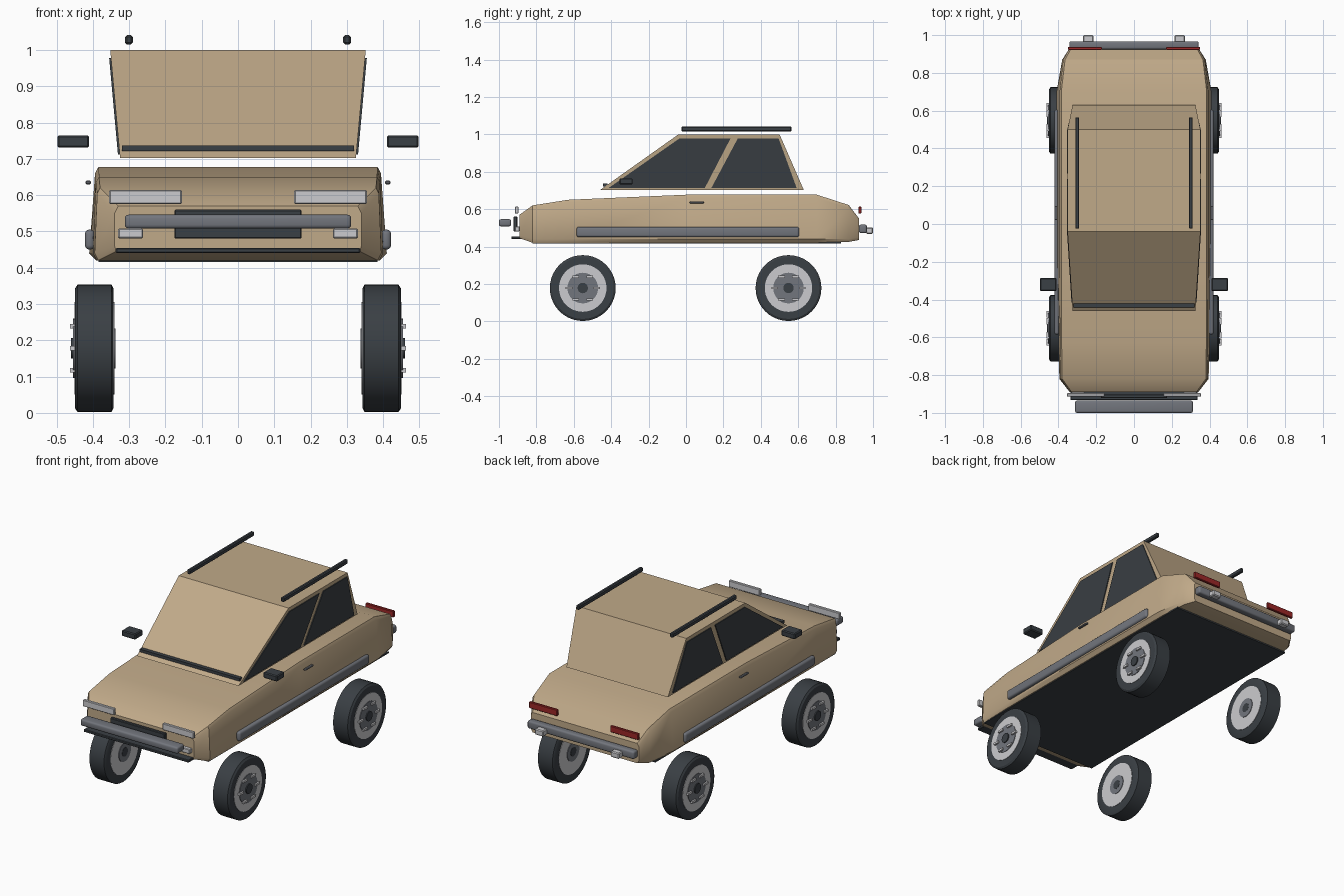
import bpy, bmesh, math
from mathutils import Matrix, Vector

if "Cube" in bpy.data.objects:
    bpy.data.objects.remove(bpy.data.objects["Cube"])


def material(name, rgb):
    m = bpy.data.materials.new(name)
    m.diffuse_color = (*rgb, 1)
    m.use_nodes = True
    m.node_tree.nodes["Principled BSDF"].inputs["Base Color"].default_value = m.diffuse_color
    return m


TAN = material("tan paint", (0.53, 0.40, 0.25))
DARK = material("dark rubber", (0.042, 0.05, 0.058))
GREY = material("grey metal", (0.17, 0.18, 0.205))
LIGHT = material("light lens", (0.60, 0.60, 0.62))
RED = material("red lens", (0.33, 0.02, 0.02))


def finish(name, bm, mat):
    bmesh.ops.recalc_face_normals(bm, faces=bm.faces)
    me = bpy.data.meshes.new(name)
    bm.to_mesh(me)
    bm.free()
    me.materials.append(mat)
    ob = bpy.data.objects.new(name, me)
    bpy.context.collection.objects.link(ob)
    return ob


def box(name, x, y, z, mat, bevel=0.0, segments=1):
    """Box from three (low, high) ranges, with optional rounded edges."""
    bm = bmesh.new()
    mid = [(a + b) / 2 for a, b in (x, y, z)]
    size = [b - a for a, b in (x, y, z)]
    bmesh.ops.create_cube(bm, size=1, matrix=Matrix.Translation(mid) @ Matrix.Diagonal((*size, 1)))
    if bevel:
        bmesh.ops.bevel(bm, geom=bm.edges[:], offset=bevel, segments=segments,
                        profile=0.5, affect='EDGES')
    return finish(name, bm, mat)


def pair(name, x, y, z, mat, bevel=0.0, segments=1):
    box(name + "_right", x, y, z, mat, bevel, segments)
    box(name + "_left", (-x[1], -x[0]), y, z, mat, bevel, segments)


def loft(name, rings, mat):
    """Skin closed rings of equal length and cap both ends."""
    bm = bmesh.new()
    loops = [[bm.verts.new(p) for p in r] for r in rings]
    n = len(loops[0])
    for a, b in zip(loops, loops[1:]):
        for i in range(n):
            j = (i + 1) % n
            bm.faces.new((a[i], a[j], b[j], b[i]))
    bm.faces.new(loops[0])
    bm.faces.new(loops[-1])
    return finish(name, bm, mat)


def turned(name, profile, centre, side, mat, steps=40):
    """Closed (x, radius) profile spun around the axle."""
    rings = []
    for x, r in profile:
        rings.append([(side * x, centre[0] + r * math.cos(2 * math.pi * i / steps),
                       centre[1] + r * math.sin(2 * math.pi * i / steps)) for i in range(steps)])
    return loft(name, rings, mat)


# Lower body: y, half widths at floor / sill / shoulder / top, heights of the same
stations = [
    (-0.89, 0.335, 0.34, 0.34, 0.33, 0.445, 0.46, 0.55, 0.57),
    (-0.82, 0.385, 0.395, 0.388, 0.38, 0.42, 0.44, 0.605, 0.62),
    (-0.63, 0.39, 0.40, 0.392, 0.383, 0.42, 0.44, 0.635, 0.65),
    (0.00, 0.39, 0.41, 0.394, 0.385, 0.42, 0.44, 0.66, 0.677),
    (0.70, 0.39, 0.41, 0.394, 0.385, 0.42, 0.44, 0.66, 0.677),
    (0.87, 0.37, 0.38, 0.375, 0.365, 0.425, 0.44, 0.605, 0.622),
    (0.925, 0.335, 0.345, 0.345, 0.335, 0.435, 0.45, 0.535, 0.55),
]
rings = []
for s in stations:
    half = [(s[1 + i], s[0], s[5 + i]) for i in range(4)]
    rings.append(half + [(-x, y, z) for x, y, z in reversed(half)])
loft("lower_body", rings, TAN)
box("underbody", (-0.385, 0.385), (-0.82, 0.83), (0.416, 0.424), DARK)

# Cabin, leaning outwards towards the roof
Z0, Z1 = 0.702, 1.0


def cabin_x(z):
    return 0.325 + 0.027 * (z - Z0) / (Z1 - Z0)


outline = [(-0.46, Z0), (0.63, Z0), (0.50, Z1), (-0.04, Z1)]
loft("cabin", [[(s * cabin_x(z), y, z) for y, z in outline] for s in (-1, 1)], TAN)

# Side windows
windows = {
    "front_window": [(-0.415, 0.712), (0.10, 0.712), (0.238, 0.978), (-0.035, 0.978)],
    "rear_window": [(0.135, 0.712), (0.592, 0.712), (0.495, 0.978), (0.277, 0.978)],
}
for name, pts in windows.items():
    for side, word in ((1, "right"), (-1, "left")):
        loft(f"{name}_{word}", [[(side * (cabin_x(z) + d), y, z) for y, z in pts]
                                for d in (-0.002, 0.005)], DARK)

# Cowl strip, roof rails, mirrors
box("cowl_strip", (-0.32, 0.32), (-0.443, -0.42), (0.721, 0.737), DARK)
pair("roof_rail", (0.29, 0.311), (-0.025, 0.565), (1.015, 1.041), DARK, 0.005)
pair("mirror", (0.41, 0.498), (-0.355, -0.285), (0.731, 0.765), DARK, 0.005)

# Side trim and door handles
pair("side_trim", (0.395, 0.422), (-0.585, 0.605), (0.45, 0.505), GREY, 0.012, 3)
pair("door_handle", (0.405, 0.42), (0.02, 0.095), (0.63, 0.64), GREY, 0.003)

# Nose: bumper, lamps, grille, lip
box("front_bumper", (-0.312, 0.312), (-1.0, -0.935), (0.508, 0.546), GREY, 0.01, 3)
pair("headlight", (0.155, 0.355), (-0.914, -0.896), (0.576, 0.614), LIGHT, 0.003)
pair("fog_lamp", (0.262, 0.33), (-0.914, -0.89), (0.481, 0.508), LIGHT, 0.003)
box("grille", (-0.175, 0.175), (-0.922, -0.902), (0.48, 0.56), DARK, 0.003)
box("front_lip", (-0.337, 0.337), (-0.933, -0.865), (0.44, 0.455), DARK, 0.003)

# Tail: bumper, guards, lamps
box("rear_bumper", (-0.342, 0.342), (0.925, 0.967), (0.472, 0.517), GREY, 0.01, 3)
pair("bumper_guard", (0.215, 0.27), (0.962, 1.0), (0.468, 0.502), LIGHT, 0.005)
pair("tail_light", (0.17, 0.35), (0.922, 0.938), (0.576, 0.613), RED, 0.003)

# Wheels
R = 0.176
tyre = [(0.343, 0.125), (0.343, 0.165), (0.349, R), (0.442, R), (0.449, 0.165), (0.449, 0.125)]
rim = [(0.341, 0.127), (0.451, 0.127)]
disc = [(0.338, 0.055), (0.40, 0.055), (0.40, 0.082), (0.454, 0.082)]
cap = [(0.337, 0.026), (0.46, 0.028)]
for side, word in ((1, "right"), (-1, "left")):
    for y, end in ((-0.552, "front"), (0.548, "rear")):
        tag = f"{end}_{word}"
        c = (y, R + 0.002)
        turned("tyre_" + tag, tyre, c, side, DARK)
        turned("rim_" + tag, rim, c, side, LIGHT)
        turned("wheel_disc_" + tag, disc, c, side, GREY, 32)
        turned("hub_cap_" + tag, cap, c, side, DARK, 16)
        for i in range(6):
            a = i * math.pi / 3
            by, bz = c[0] + 0.074 * math.cos(a), c[1] + 0.07 * math.sin(a)
            xs = sorted((side * 0.447, side * 0.463))
            box(f"wheel_stud_{tag}_{i}", xs, (by - 0.018, by + 0.018),
                (bz - 0.006, bz + 0.006), LIGHT)

# Smooth shading with sharp creases
bpy.ops.object.select_all(action='SELECT')
bpy.context.view_layer.objects.active = bpy.data.objects["lower_body"]
bpy.ops.object.shade_smooth_by_angle(angle=math.radians(30))
